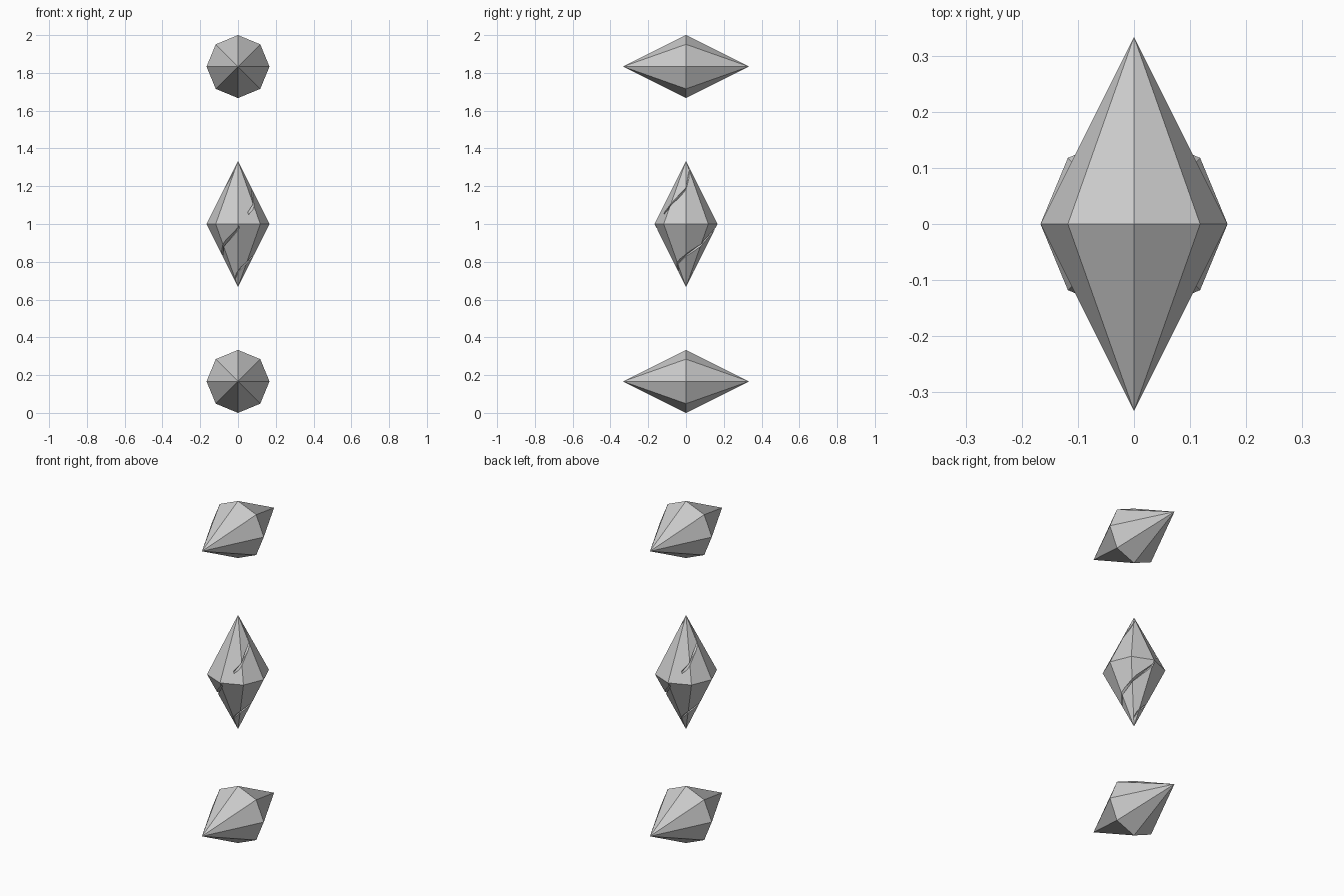
import bpy, bmesh
from math import sin, cos, pi, radians

if "Cube" in bpy.data.objects:
    bpy.data.objects.remove(bpy.data.objects["Cube"])

R, H = 1 / 6, 1 / 3  # girdle radius and half length of every crystal


def make_object(name, bm):
    bmesh.ops.recalc_face_normals(bm, faces=bm.faces[:])
    me = bpy.data.meshes.new(name)
    bm.to_mesh(me)
    bm.free()
    ob = bpy.data.objects.new(name, me)
    bpy.context.collection.objects.link(ob)
    return ob


def crystal(name, z, lying=False):
    # eight-sided double pyramid
    bm = bmesh.new()
    ring = [bm.verts.new((R * cos(i * pi / 4), R * sin(i * pi / 4), 0)) for i in range(8)]
    for tip_z in (H, -H):
        tip = bm.verts.new((0, 0, tip_z))
        for i in range(8):
            bm.faces.new((ring[i], ring[(i + 1) % 8], tip))
    ob = make_object(name, bm)
    ob.location.z = z
    if lying:
        ob.rotation_euler.x = pi / 2
    return ob


def groove_cutter(name, turn):
    # V-shaped strip climbing from facet edge to facet edge
    heights = [-0.29, -0.25, -0.207, -0.165, -0.113, -0.025, 0.10, 0.187, 0.283, 0.305]
    bm = bmesh.new()
    rings = []
    for i, z in enumerate(heights):
        a = radians(-225 + 45 * i + turn)
        ring = []
        for dz, scale, extra in ((0.009, 1, 0.006), (-0.009, 1, 0.006), (0, 0.88, 0)):
            r = R * (1 - abs(z + dz) / H) * scale + extra
            ring.append(bm.verts.new((r * sin(a), -r * cos(a), 1 + z + dz)))
        rings.append(ring)
    for a, b in zip(rings, rings[1:]):
        for j in range(3):
            k = (j + 1) % 3
            bm.faces.new((a[j], a[k], b[k], b[j]))
    bm.faces.new(rings[0])
    bm.faces.new(rings[-1])
    bmesh.ops.triangulate(bm, faces=bm.faces[:])
    ob = make_object(name, bm)
    ob.hide_render = True
    ob.hide_set(True)
    return ob


# lying crystals at the bottom and top
crystal("lower_crystal", R, lying=True)
crystal("upper_crystal", 2 - R, lying=True)

# upright crystal with two opposite spiral grooves
middle = crystal("middle_crystal", 1)
for turn in (0, 180):
    mod = middle.modifiers.new("spiral_groove", 'BOOLEAN')
    mod.operation = 'DIFFERENCE'
    mod.solver = 'EXACT'
    mod.object = groove_cutter(f"groove_cutter_{turn}", turn)
